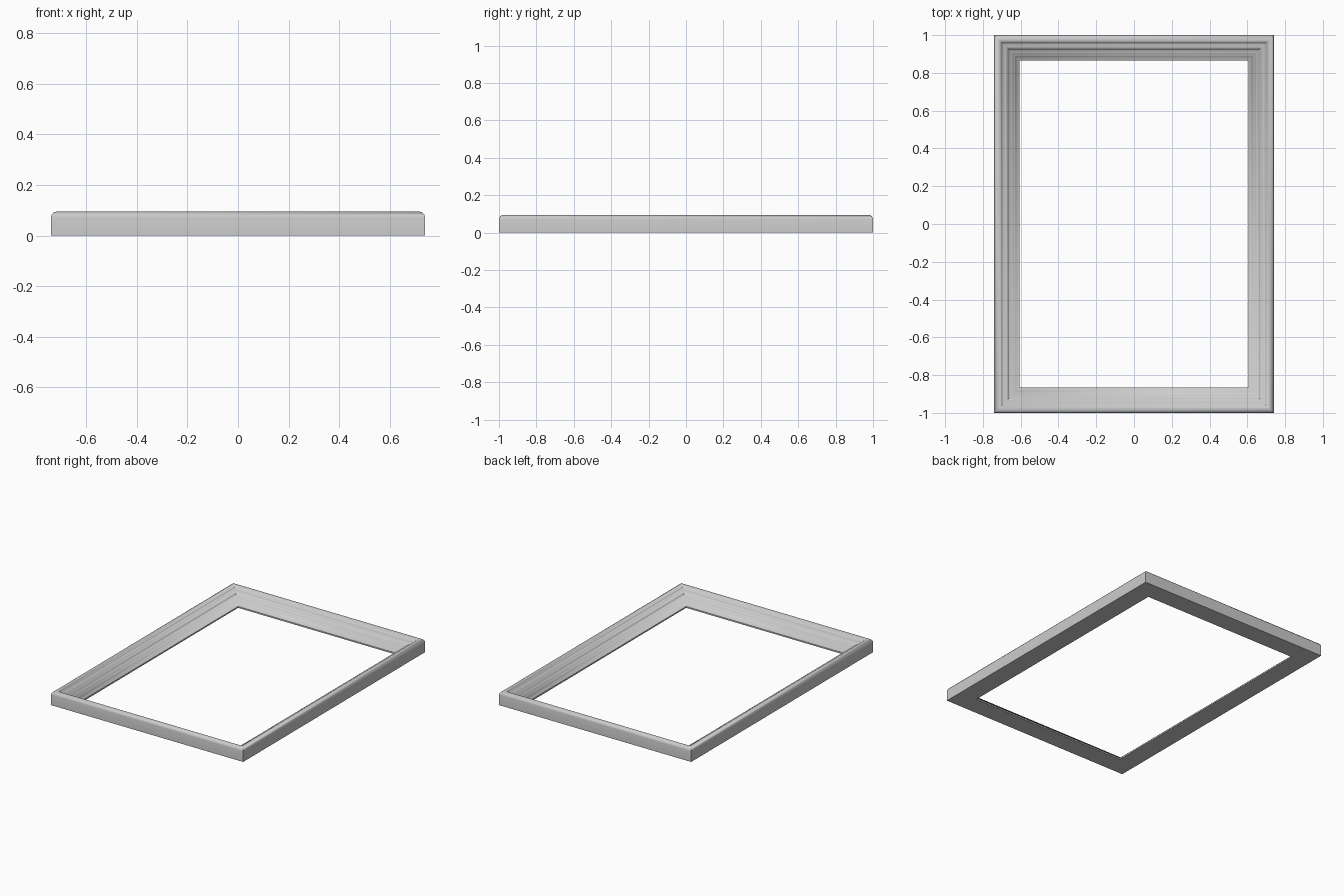
import bpy, bmesh, math

if "Cube" in bpy.data.objects:
    bpy.data.objects.remove(bpy.data.objects["Cube"])

HALF_X, HALF_Y = 0.74, 1.0

# Moulding cross-section: (distance in from the outer edge, height)
profile = [
    (0, 0), (0, 0.072), (0.002, 0.080), (0.007, 0.088), (0.014, 0.093),
    (0.022, 0.095), (0.030, 0.093), (0.037, 0.088), (0.041, 0.080),
    (0.046, 0.076), (0.058, 0.074), (0.068, 0.069), (0.075, 0.057),
    (0.081, 0.050), (0.092, 0.047), (0.098, 0.039), (0.108, 0.035),
    (0.113, 0.026), (0.124, 0.018), (0.135, 0.010), (0.135, 0),
]

# Sweep the profile round four mitred corners
bm = bmesh.new()
rings = []
for sx, sy in ((-1, -1), (1, -1), (1, 1), (-1, 1)):
    rings.append([bm.verts.new((sx * (HALF_X - d), sy * (HALF_Y - d), z))
                  for d, z in profile])
n = len(profile)
for c in range(4):
    a, b = rings[c], rings[(c + 1) % 4]
    for i in range(n):
        j = (i + 1) % n
        bm.faces.new((a[i], b[i], b[j], a[j]))
bmesh.ops.recalc_face_normals(bm, faces=bm.faces)

mesh = bpy.data.meshes.new("picture_frame")
bm.to_mesh(mesh)
bm.free()
frame = bpy.data.objects.new("picture_frame", mesh)
bpy.context.collection.objects.link(frame)

# Smooth along the moulding, sharp at mitres and bottom edges
bpy.context.view_layer.objects.active = frame
frame.select_set(True)
bpy.ops.object.shade_smooth_by_angle(angle=math.radians(50))
